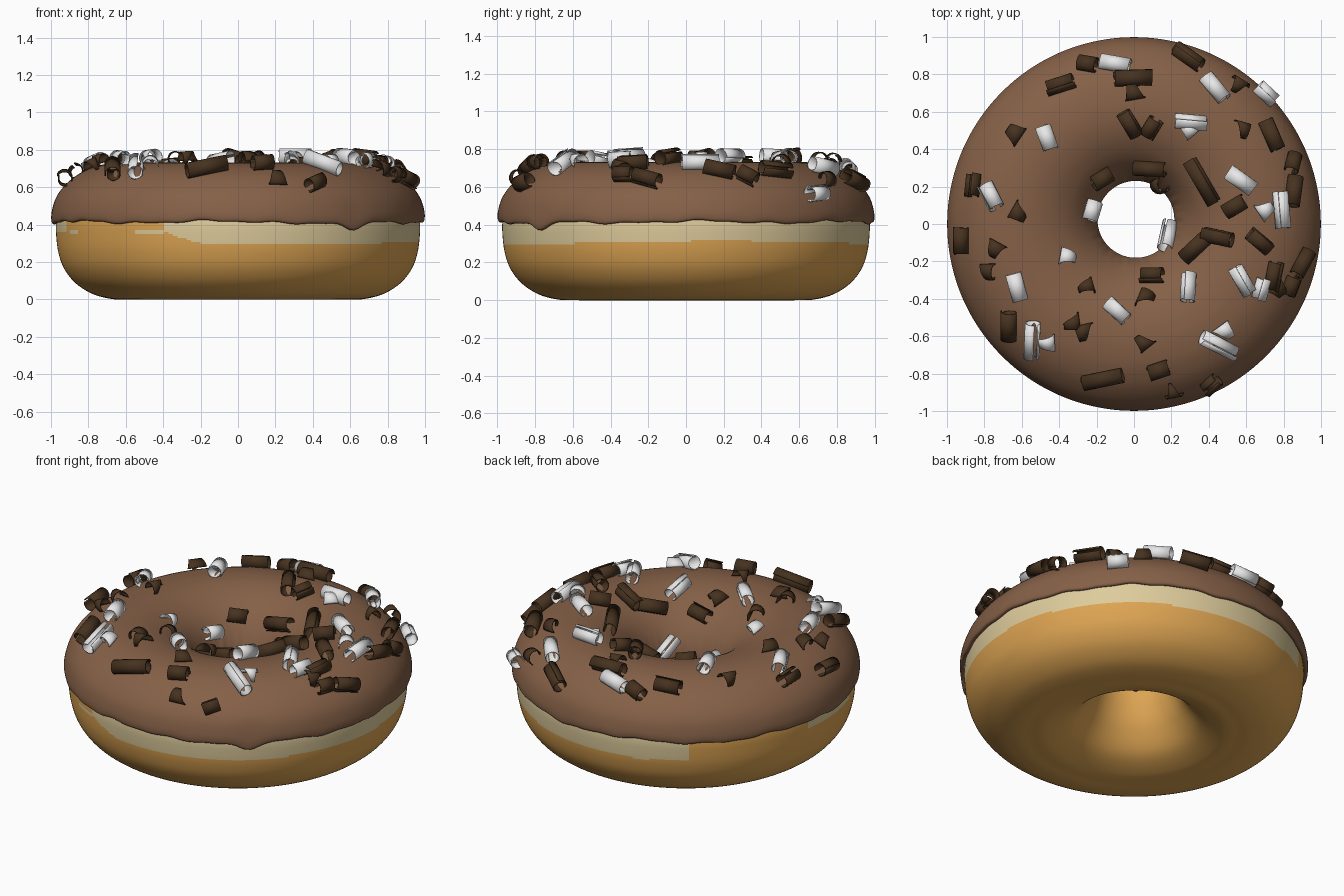
import bpy, bmesh, math, random
from mathutils import Vector

if "Cube" in bpy.data.objects:
    bpy.data.objects.remove(bpy.data.objects["Cube"])

random.seed(4)


def material(name, rgb):
    m = bpy.data.materials.new(name)
    m.diffuse_color = (*rgb, 1)
    m.use_nodes = True
    m.node_tree.nodes["Principled BSDF"].inputs["Base Color"].default_value = m.diffuse_color
    return m


GOLD = material("golden_dough", (0.72, 0.37, 0.085))
CREAM = material("pale_dough", (0.73, 0.60, 0.33))
ICING = material("milk_chocolate_icing", (0.235, 0.118, 0.063))
DARK = material("dark_chocolate", (0.062, 0.032, 0.014))
WHITE = material("white_chocolate", (0.88, 0.88, 0.88))


def finish(name, bm, mats, angle=40, normals=True):
    if normals:
        bmesh.ops.recalc_face_normals(bm, faces=bm.faces[:])
    me = bpy.data.meshes.new(name)
    bm.to_mesh(me)
    bm.free()
    for m in mats:
        me.materials.append(m)
    ob = bpy.data.objects.new(name, me)
    bpy.context.collection.objects.link(ob)
    bpy.ops.object.select_all(action='DESELECT')
    ob.select_set(True)
    bpy.context.view_layer.objects.active = ob
    bpy.ops.object.shade_smooth_by_angle(angle=math.radians(angle))
    return ob


def spline(pts, sub, closed):
    """Catmull-Rom curve through 2D points."""
    n, out = len(pts), []
    get = (lambda i: Vector(pts[i % n])) if closed else (lambda i: Vector(pts[max(0, min(n - 1, i))]))
    for i in range(n if closed else n - 1):
        a, b, c, d = (get(i + k) for k in (-1, 0, 1, 2))
        for j in range(sub):
            t = j / sub
            out.append(0.5 * (2 * b + (c - a) * t + (2 * a - 5 * b + 4 * c - d) * t * t
                              + (3 * b - a - 3 * c + d) * t ** 3))
    if not closed:
        out.append(get(n - 1))
    return out


def hole_shift(r):
    """The hole sits slightly off centre."""
    w = max(0, min(1, (0.65 - r) / 0.4))
    return 0.01 * w, 0.025 * w


def lathe(profile, closed, warp, segs=240):
    bm = bmesh.new()
    rings = []
    for p in profile:
        ring = []
        for s in range(segs):
            t = 2 * math.pi * s / segs
            ox, oy = hole_shift(p.x)
            ring.append(bm.verts.new((p.x * math.cos(t) + ox, p.x * math.sin(t) + oy,
                                      p.y + warp(p.x, p.y, t))))
        rings.append(ring)
    for i in range(len(rings) if closed else len(rings) - 1):
        a, b = rings[i], rings[(i + 1) % len(rings)]
        for s in range(segs):
            k = (s + 1) % segs
            bm.faces.new((a[s], a[k], b[k], b[s]))
    return bm


# dough ring with a pale band under the icing
dough_pts = [(0.50, 0.004), (0.60, 0.0), (0.68, 0.003), (0.78, 0.03), (0.87, 0.088), (0.93, 0.165),
             (0.96, 0.25), (0.972, 0.34), (0.972, 0.42), (0.95, 0.52), (0.88, 0.61), (0.75, 0.68),
             (0.60, 0.70), (0.46, 0.67), (0.32, 0.58), (0.245, 0.48), (0.22, 0.38), (0.235, 0.28),
             (0.28, 0.17), (0.37, 0.06)]
bm = lathe(spline(dough_pts, 8, True), True, lambda r, z, t: 0)


def is_pale(c):
    if math.hypot(c.x, c.y) < 0.85 or c.z > 0.47:
        return False
    t = math.atan2(c.y, c.x)
    d = math.degrees(t) % 360
    if 126 < d < 171:
        return False
    if 171 <= d < 200:
        return c.z > 0.36
    if 200 <= d < 246:
        return abs(c.z - 0.36) < 0.014 and (abs(d - 205) < 3 or d > 236)
    low = 0.303 + 0.01 * math.sin(2 * t + 1) + 0.004 * math.sin(9 * t)
    if d < 258 and d >= 246:
        low += 0.055 * (258 - d) / 12
    return c.z > low


for f in bm.faces:
    f.material_index = int(is_pale(f.calc_center_median()))
finish("dough_ring", bm, [GOLD, CREAM])

# icing shell with wavy rim and one drip
icing_pts = [(0.962, 0.425), (0.982, 0.413), (0.997, 0.425), (0.996, 0.47), (0.975, 0.54), (0.93, 0.605),
             (0.86, 0.665), (0.77, 0.708), (0.68, 0.727), (0.60, 0.73), (0.52, 0.72), (0.43, 0.69),
             (0.34, 0.635), (0.27, 0.56), (0.225, 0.48), (0.206, 0.41), (0.212, 0.395), (0.228, 0.40)]
icing_curve = spline(icing_pts, 6, False)


def rim(r, z, t):
    w = max(0, min(1, (0.56 - z) / 0.13))
    wave = 0.006 * math.sin(7 * t + 1) + 0.004 * math.sin(17 * t) + 0.003 * math.sin(31 * t)
    if r > 0.6:
        dt = (math.degrees(t) + 52 + 180) % 360 - 180
        wave -= 0.033 * math.exp(-(dt / 4) ** 2) + 0.014 * math.exp(-(dt / 11) ** 2)
    return w * wave


finish("icing", lathe(icing_curve, False, rim), [ICING])


# chocolate shavings: place on the icing surface below a top-view point
def frame(x, y, deg, lift):
    ox, oy = hole_shift(math.hypot(x, y))
    x, y = x - ox, y - oy
    r = math.hypot(x, y)
    best = None
    for i in range(14, len(icing_curve) - 14):
        p, tan = icing_curve[i], icing_curve[i + 1] - icing_curve[i - 1]
        nr, nz = Vector((tan.y, -tan.x)).normalized()
        if nz < 0:
            nr, nz = -nr, -nz
        e = abs(p.x + nr * lift - r)
        if best is None or e < best[0]:
            best = (e, p.x + nr * lift, p.y + nz * lift, nr, nz)
    _, pr, pz, nr, nz = best
    ux, uy = x / r, y / r
    n = Vector((ux * nr, uy * nr, nz)).normalized()
    a = Vector((math.cos(math.radians(deg)), math.sin(math.radians(deg)), 0))
    a = (a - n * a.dot(n)).normalized()
    return Vector((ux * pr + ox, uy * pr + oy, pz)), a, n.cross(a), n


def sheet(bm, base, arc, widths, radii, steps):
    """Rolled sheet: widths gives the two ends along the axis at each step."""
    o, a, b, n = base
    rows = []
    for i in range(steps + 1):
        t = i / steps
        ph = math.radians(arc[0] + (arc[1] - arc[0]) * t)
        rad = radii[0] + (radii[1] - radii[0]) * t
        c = o + (b * math.cos(ph) + n * math.sin(ph)) * rad
        rows.append([bm.verts.new(c + a * s) for s in widths(t)])
    for p, q in zip(rows, rows[1:]):
        bm.faces.new((p[0], p[1], q[1], q[0]))


def curl(bm, x, y, deg, length):
    h, k = length / 2, random.uniform(-0.012, 0.012)
    start = random.uniform(-60, 200)
    sheet(bm, frame(x, y, deg, 0.03), (start, start + random.uniform(330, 430)),
          lambda t: (-h + k * t, h - abs(k) * t), (0.043, 0.033), 22)


def flake(bm, x, y):
    h, k = random.uniform(0.045, 0.06), random.uniform(-0.03, 0.03)
    sheet(bm, frame(x, y, random.uniform(0, 360), 0.018), (-10, random.uniform(200, 240)),
          lambda t: (-h * (1 - 0.9 * t) + k * t, h * (1 - 0.9 * t) + k * t), (0.045, 0.036), 14)


white_curls = [(-.10, .86, -15, .16), (.43, .72, -55, .16), (.71, .70, -35, .13), (.31, .55, -5, .17),
               (-.47, .46, -70, .13), (-.76, .15, -60, .15), (.57, .23, -35, .17), (.785, .075, -85, .2),
               (-.225, .07, 60, .11), (.18, -.06, -50, .17), (-.63, -.34, -75, .15), (.285, -.335, 90, .16),
               (.58, -.30, -60, .17), (.685, -.35, 75, .12), (-.09, -.465, -45, .14),
               (-.545, -.62, 82, .2), (.46, -.65, -30, .21)]
white_flakes = [(.71, .08), (-.35, -.18), (-.475, -.64), (.49, -.59), (.29, .51)]
dark_curls = [(-.25, .86, -20, .1), (.295, .89, -50, .17), (-.395, .75, 15, .16), (0, .78, 2, .2),
              (-.02, .53, -60, .15), (.09, .51, 60, .11), (.74, .475, -70, .17), (.085, .295, 10, .17),
              (-.17, .245, 25, .11), (.37, .23, -60, .27), (.86, .335, 60, .1), (.86, .18, 75, .16),
              (-.86, .21, 88, .12), (-.93, -.085, 85, .14), (.535, .09, 30, .13), (.455, -.07, -12, .17),
              (.33, -.13, 35, .17), (.68, -.095, -40, .14), (.095, -.27, -10, .13), (-.665, -.54, 82, .16),
              (-.165, -.835, 17, .22), (.135, -.78, 20, .11), (.91, -.21, 50, .15), (.75, -.28, 80, .16),
              (.41, -.855, 60, .1), (.84, -.33, 70, .1)]
dark_flakes = [(-.65, .49), (0, .72), (.555, .73), (.57, .5), (.14, .2), (-.61, .06), (-.74, -.14),
               (-.78, -.26), (-.26, -.33), (.065, -.395), (-.34, -.53), (-.26, -.58), (.05, -.62),
               (.21, -.88), (.76, -.36)]

for name, curls, flakes, mat in (("white_shavings", white_curls, white_flakes, WHITE),
                                 ("dark_shavings", dark_curls, dark_flakes, DARK)):
    bm = bmesh.new()
    for c in curls:
        curl(bm, *c)
    for f in flakes:
        flake(bm, *f)
    ob = finish(name, bm, [mat])
    mod = ob.modifiers.new("thickness", 'SOLIDIFY')
    mod.thickness = 0.006
    mod.offset = 0
